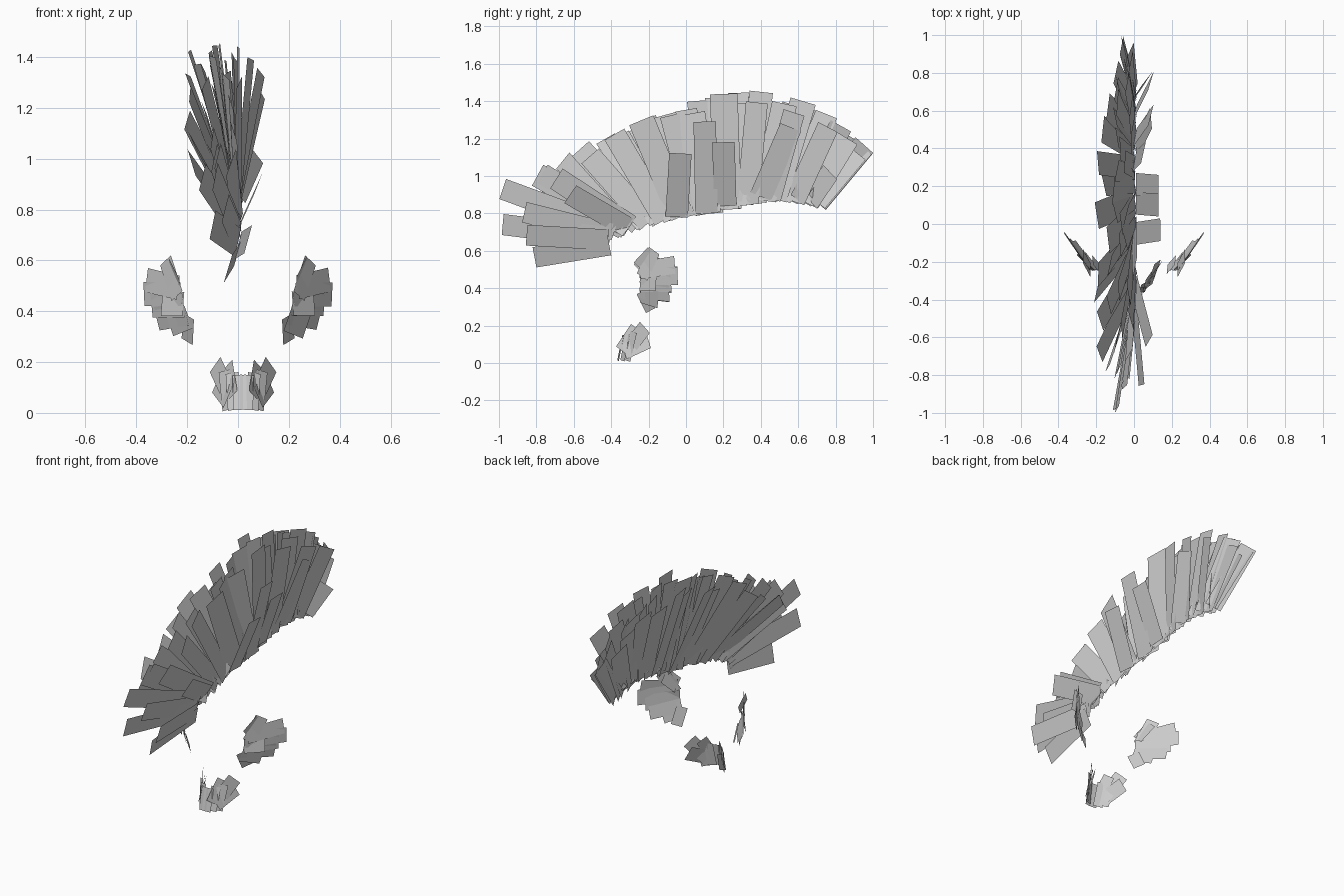
import bpy, random
from mathutils import Vector

if "Cube" in bpy.data.objects:
    bpy.data.objects.remove(bpy.data.objects["Cube"])

random.seed(7)


def card(base, tip, across, width):
    """Four corners of a flat hair card running from base to tip."""
    b, t, a = Vector(base), Vector(tip), Vector(across)
    d = (t - b).normalized()
    a = (a - d * a.dot(d)).normalized() * width / 2
    return [b - a, b + a, t + a, t - a]


def build(name, cards):
    verts = [v for c in cards for v in c]
    faces = [tuple(range(i, i + 4)) for i in range(0, len(verts), 4)]
    me = bpy.data.meshes.new(name)
    me.from_pydata(verts, [], faces)
    ob = bpy.data.objects.new(name, me)
    bpy.context.collection.objects.link(ob)
    return ob


def sample(pts, t):
    f = max(0, min(t, 1)) * (len(pts) - 1)
    i = min(int(f), len(pts) - 2)
    return Vector(pts[i]).lerp(Vector(pts[i + 1]), f - i)


# Crest: root and tip lines in (y, z), front to back
ROOT = [(-.41, .63), (-.42, .67), (-.38, .71), (-.30, .73), (-.15, .76), (0, .79),
        (.15, .80), (.30, .85), (.45, .88), (.58, .87), (.70, .86)]
TIP = [(-.81, .565), (-.98, .74), (-.98, .93), (-.76, 1.03), (-.45, 1.21), (-.20, 1.33),
       (.08, 1.42), (.33, 1.46), (.60, 1.42), (.79, 1.33), (.95, 1.16)]


def crest_card(t, lean, length, width, yaw):
    r, p = sample(ROOT, t), sample(TIP, t)
    p = r.lerp(p, length)
    d = p - r
    return card((0, *r), (lean, *p), (yaw, d.y, -d.x), width)


crest = []
# single cards fanning out over the forehead: position, lean, length
for t, lean, length in [(0, -.04, 1), (.10, -.10, 1), (.20, -.09, 1), (.15, -.05, .8),
                        (.07, .04, .85), (.25, -.14, .8), (.29, -.08, .97)]:
    crest.append(crest_card(t, lean, length, .115, .12))
# layers: count, start, sideways lean, shortest, longest
for n, start, lean, lo, hi in [(13, .30, -.17, .82, 1), (19, .28, -.10, .92, 1.02),
                               (13, .30, -.03, .85, 1)]:
    for i in range(n):
        t = start + (1 - start) * i / (n - 1)
        if 0 < i < n - 1:
            t += random.uniform(-.012, .012)
        narrow = 1 - .6 * max(0, t - .75) / .25
        crest.append(crest_card(t, (lean + random.uniform(-.035, .035)) * narrow,
                                random.uniform(lo, hi), random.uniform(.11, .15),
                                random.uniform(-.15, .15)))
# cards leaning to the other side: position, lean, length
for t, lean, length in [(.28, .08, .62), (.72, .05, .9),
                        (.80, .09, .85), (.9, .09, .85), (.97, .07, .45)]:
    crest.append(crest_card(t, lean, length, .12, .12))
for y0, y1, z0, z1, x in [(-.05, -.03, .78, 1.12, .14), (.11, .10, .80, 1.29, .13),
                          (.21, .20, .84, 1.18, .13), (.40, .56, .89, 1.26, .09)]:
    crest.append(card((.01, y0, z0), (x, y1, z1), (0, 1, 0), .12))
build("hair_crest", crest)

# Sideburns: cards sweeping outward and back
# root x, root z, then tip x, y, z and twist of the card
BURN = [(.23, .50, .27, -.17, .58, .5), (.235, .50, .36, -.06, .53, -.1),
        (.225, .46, .37, -.045, .46, .1), (.215, .42, .34, -.08, .42, .2),
        (.205, .39, .32, -.09, .37, .4), (.195, .37, .27, -.15, .34, .4),
        (.215, .43, .30, -.16, .43, -.2)]
for side, name in [(1, "right_sideburn"), (-1, "left_sideburn")]:
    burn = []
    for x0, z0, x1, y1, z1, twist in BURN:
        z = random.uniform(-.008, .008)
        burn.append(card((side * x0, -.245, z0 + z), (side * x1, y1, z1 + z),
                         (side * twist * .5, -twist * .3, 1), .095))
    burn.append(card((side * .195, -.24, .38), (side * .20, -.19, .28), (side * .5, .6, .2), .07))
    burn.append(card((side * .24, -.235, .46), (side * .285, -.17, .60), (side * .6, .8, 0), .08))
    build(name, burn)

# Beard: cup of cards wrapped around the chin
MID = .02
beard = []
for u in (-.06, -.035, -.012, .012, .035, .06):
    k = abs(u) / .06
    beard.append(card((MID + u * 1.25, -.35 + .07 * k, .145 + .02 * k),
                      (MID + u, -.375 + .06 * k, .012), (1, 14 * u, 0), .055))
for s in (-1, 1):
    for x0, y0, z0, x1, y1, z1, w in [(.05, -.32, .06, .11, -.22, .19, .09),
                                      (.06, -.33, .06, .105, -.20, .12, .09),
                                      (.04, -.35, .07, .06, -.27, .19, .07)]:
        beard.append(card((MID + s * x0, y0, z0), (MID + s * x1, y1, z1),
                          (s * .4, .5, -.6), w))
build("chin_beard", beard)
